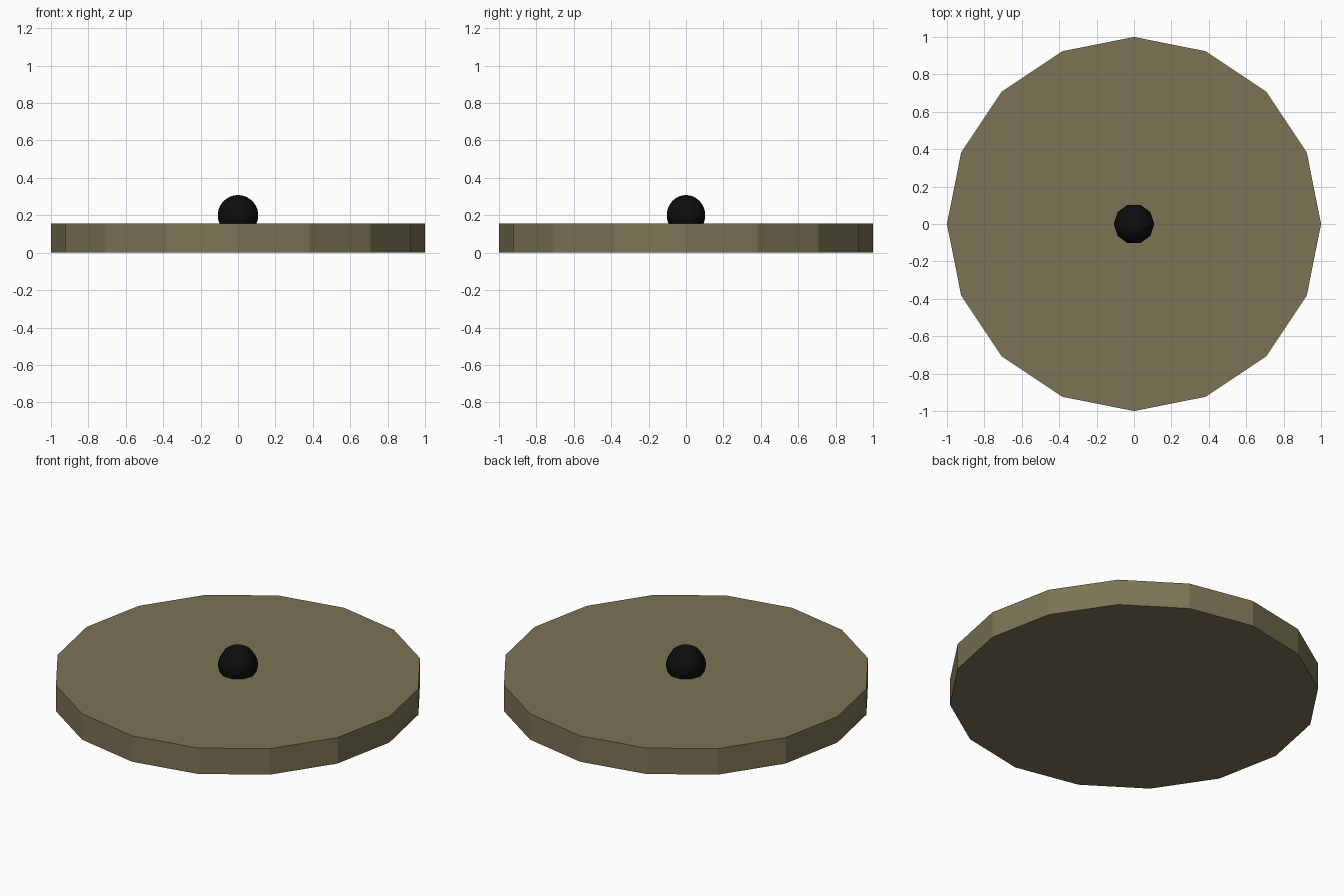
import bpy, math

if "Cube" in bpy.data.objects:
    bpy.data.objects.remove(bpy.data.objects["Cube"])


def paint(obj, name, color):
    mat = bpy.data.materials.new(name)
    mat.diffuse_color = (*color, 1)
    mat.use_nodes = True
    mat.node_tree.nodes["Principled BSDF"].inputs["Base Color"].default_value = mat.diffuse_color
    obj.data.materials.append(mat)


# Flat sixteen-sided disc
H = 0.155
bpy.ops.mesh.primitive_cylinder_add(vertices=16, radius=1, depth=H, location=(0, 0, H / 2))
disc = bpy.context.object
disc.name = "disc"
paint(disc, "olive", (0.2, 0.175, 0.09))

# Round knob sunk into the middle of the disc
bpy.ops.mesh.primitive_uv_sphere_add(segments=10, ring_count=20, radius=0.108,
                                     location=(0, 0, 0.2), rotation=(0, 0, math.pi / 2))
knob = bpy.context.object
knob.name = "knob"
bpy.ops.object.shade_smooth_by_angle(angle=math.radians(40))
paint(knob, "black", (0.004, 0.004, 0.004))
